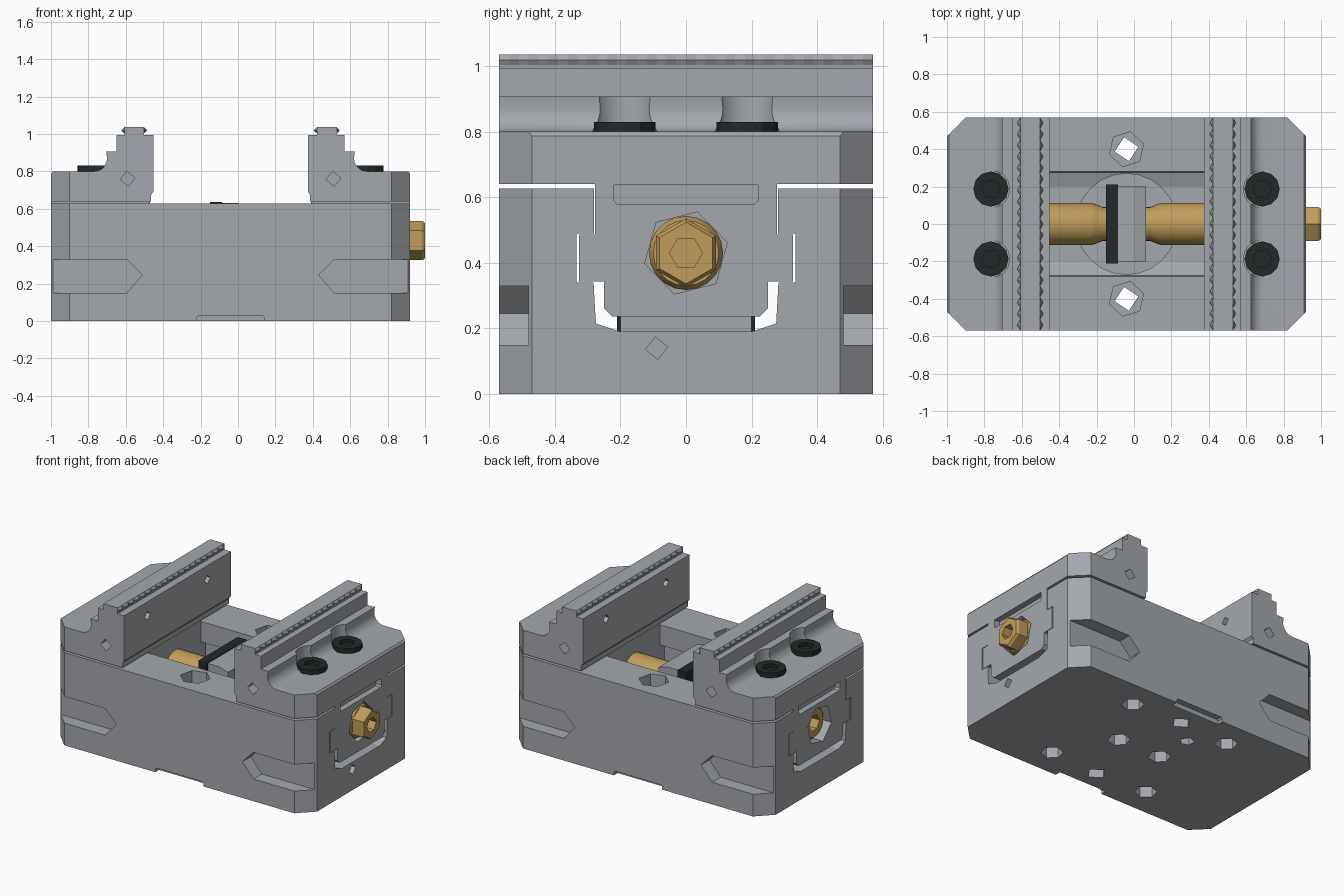
import bpy, bmesh, math
from mathutils import Vector

if "Cube" in bpy.data.objects:
    bpy.data.objects.remove(bpy.data.objects["Cube"])

CX = -0.04          # the vise is mirrored about this x
SCREW_Z = 0.43


def material(name, rgb):
    m = bpy.data.materials.new(name)
    m.diffuse_color = (*rgb, 1)
    m.use_nodes = True
    m.node_tree.nodes["Principled BSDF"].inputs["Base Color"].default_value = m.diffuse_color
    return m


STEEL = material("grey steel", (0.37, 0.39, 0.415))
BRASS = material("brass", (0.52, 0.34, 0.105))
BLACK = material("black steel", (0.016, 0.023, 0.022))


def finish(name, bm, mat):
    bmesh.ops.recalc_face_normals(bm, faces=bm.faces)
    me = bpy.data.meshes.new(name)
    bm.to_mesh(me)
    bm.free()
    me.materials.append(mat)
    ob = bpy.data.objects.new(name, me)
    bpy.context.collection.objects.link(ob)
    return ob


def prism(name, pts, axis, a, b, mat=STEEL):
    """Extrude a 2D outline along an axis from a to b."""
    def place(p, t):
        return {'x': (t, p[0], p[1]), 'y': (p[0], t, p[1]), 'z': (p[0], p[1], t)}[axis]
    bm = bmesh.new()
    lo = [bm.verts.new(place(p, a)) for p in pts]
    hi = [bm.verts.new(place(p, b)) for p in pts]
    bm.faces.new(lo)
    bm.faces.new(hi)
    n = len(pts)
    for i in range(n):
        j = (i + 1) % n
        bm.faces.new((lo[i], lo[j], hi[j], hi[i]))
    return finish(name, bm, mat)


def ring(n, cx, cy, r, rot=0.0):
    return [(cx + r * math.cos(rot + 2 * math.pi * i / n),
             cy + r * math.sin(rot + 2 * math.pi * i / n)) for i in range(n)]


def rect(x0, x1, y0, y1):
    return [(x0, y0), (x1, y0), (x1, y1), (x0, y1)]


def both(half):
    """Close a half outline by mirroring its first coordinate."""
    return half + [(-y, z) for y, z in reversed(half)]


def boolean(ob, tool, op='DIFFERENCE'):
    m = ob.modifiers.new("bool", 'BOOLEAN')
    m.operation, m.solver, m.object = op, 'EXACT', tool
    dg = bpy.context.evaluated_depsgraph_get()
    me = bpy.data.meshes.new_from_object(ob.evaluated_get(dg))
    ob.modifiers.clear()
    ob.data = me
    bpy.data.objects.remove(tool)


def cut(ob, pts, axis, a, b):
    boolean(ob, prism("cutter", pts, axis, a, b))


def smooth(ob, angle=35):
    bpy.ops.object.select_all(action='DESELECT')
    ob.select_set(True)
    bpy.context.view_layer.objects.active = ob
    bpy.ops.object.shade_smooth_by_angle(angle=math.radians(angle))


def lathe_x(name, profile, n, mat):
    """Revolve (x, radius) points about the screw axis."""
    bm = bmesh.new()
    rows = [[bm.verts.new((x, y, z)) for y, z in ring(n, 0, SCREW_Z, r, math.pi / 2)]
            for x, r in profile]
    for p, q in zip(rows, rows[1:]):
        for i in range(n):
            j = (i + 1) % n
            bm.faces.new((p[i], p[j], q[j], q[i]))
    bm.faces.new(rows[0])
    bm.faces.new(rows[-1])
    return finish(name, bm, mat)


OUTLINE = [(-1, -.47), (-.9, -.57), (.82, -.57), (.92, -.47),
           (.92, .47), (.82, .57), (-.9, .57), (-1, .47)]

# Base with stepped lengthwise channel
base = prism("base", OUTLINE, 'z', 0, .627)
cut(base, both([(.2, .19), (.275, .215), (.282, .34), (.334, .34), (.334, .49),
                (.28, .49), (.28, .7)]), 'x', -1.1, 1.1)
cut(base, ring(24, CX, 0, .27), 'z', .15, .25)
for s in (-1, 1):
    # side clamping pockets and bottom notches
    for e in (-1, 1):
        X = lambda u: CX + e * u
        cut(base, [(X(1.1), .15), (X(.555), .15), (X(.472), .245), (X(.555), .33), (X(1.1), .33)],
            'y', s * .48, s * .7)
        cut(base, ring(6, X(.37), s * .38, .07, .3), 'z', -.1, .12)
    cut(base, [(-.22, -.1), (.14, -.1), (.14, .02), (.13, .03), (-.21, .03), (-.22, .02)],
        'y', s * .53, s * .7)
    # vertical through holes with a wide mouth
    cut(base, ring(4, CX, s * .4, .065, .2), 'z', -.1, .7)
    cut(base, ring(6, CX, s * .4, .095, .3), 'z', .5, .7)
    cut(base, ring(6, CX + s * .16, 0, .07, .2), 'z', -.1, .1)
cut(base, ring(5, -.21, .25, .045), 'z', -.1, .08)
cut(base, ring(4, -.09, .14, .034, .1), 'x', .86, 1.0)

# Concave fillet behind the jaw
FILLET = [(.73 - .07 * math.sin(t), .875 - .07 * math.cos(t) - .005)
          for t in [math.radians(a) for a in (0, 18, 36, 54, 72, 90)]]


def serrated_strip(name, x):
    """Gripping bar whose two long sides carry rows of pyramid teeth."""
    bm = bmesh.new()
    n = 38
    levels = [(.99, 0), (1.003, 0), (1.018, .016), (1.036, 0)]
    cols = []
    for i in range(n + 1):
        y = -.57 + 1.14 * i / n
        half = [(.053 + d * (i % 2), z) for z, d in levels]
        cols.append([bm.verts.new((x + p, y, z)) for p, z in both(half)])
    for p, q in zip(cols, cols[1:]):
        for i in range(len(p)):
            j = (i + 1) % len(p)
            bm.faces.new((p[i], p[j], q[j], q[i]))
    bm.faces.new(cols[0])
    bm.faces.new(cols[-1])
    return finish(name, bm, STEEL)


# Two jaws, each with its slide, grip strip and bolts
for e, side in ((-1, "left"), (1, "right")):
    X = lambda u: CX + e * u
    prof = [(.425, .64), (.425, .675), (.413, .69), (.413, .995), (.61, .995), (.61, .907),
            (.665, .907)] + FILLET[::-1] + [(.95, .80), (.96, .787), (.96, .64)]
    jaw = prism(side + "_jaw", [(X(u), z) for u, z in prof], 'y', -.57, .57)
    boolean(jaw, prism("outline", OUTLINE, 'z', .5, 1.2), 'INTERSECT')
    slide = prism("slide", both([(.225, .237), (.25, .262), (.25, .343), (.326, .343), (.326, .487),
                                 (.278, .487), (.278, .66)]), 'x', X(.43), X(.96))
    boolean(jaw, slide, 'UNION')
    cut(jaw, [(-.22, .59), (-.21, .58), (.21, .58), (.22, .59), (.22, .638), (-.22, .638)],
        'x', X(.92), X(1.1))
    cut(jaw, ring(6, 0, SCREW_Z, .13, .25), 'x', X(.82), X(1.1))
    for s in (-1, 1):
        cut(jaw, ring(16, X(.725), s * .187, .1), 'z', .797, 1.1)      # bolt clearance
        cut(jaw, ring(4, X(.55), .76, .04, .1), 'y', s * .5, s * .7)    # side holes
        cut(jaw, ring(4, s * .32, .9, .03, .1), 'x', X(.3), X(.48))     # face holes
        bolt = prism(side + "_jaw_bolt", ring(12, X(.725), s * .187, .094), 'z', .78, .83, BLACK)
        cut(bolt, ring(6, X(.725), s * .187, .05), 'z', .805, .9)
    smooth(jaw, 25)
    serrated_strip(side + "_grip_strip", X(.515))

# Brass lead screw with waist, hex head and sockets
screw = lathe_x("lead_screw", [(-.96, .095), (-.94, .113), (X(-.19), .113), (X(-.17), .108),
                               (X(-.13), .092), (X(.13), .092), (X(.17), .108), (X(.19), .113),
                               (.9, .113), (.92, .1)], 20, BRASS)
cut(screw, ring(6, 0, SCREW_Z, .055), 'x', -1.1, -.88)
smooth(screw)
head = lathe_x("screw_head", [(.88, .105), (.985, .105), (1.0, .094)], 6, BRASS)
cut(head, ring(6, 0, SCREW_Z, .05), 'x', .93, 1.1)

# Centre bearing block with black plate
prism("centre_block", [(-.085, .18), (.065, .18), (.065, .61), (0, .63), (-.085, .63)],
      'y', -.2, .2)
prism("centre_plate", rect(-.15, -.085, .18, .635), 'y', -.21, .21, BLACK)
